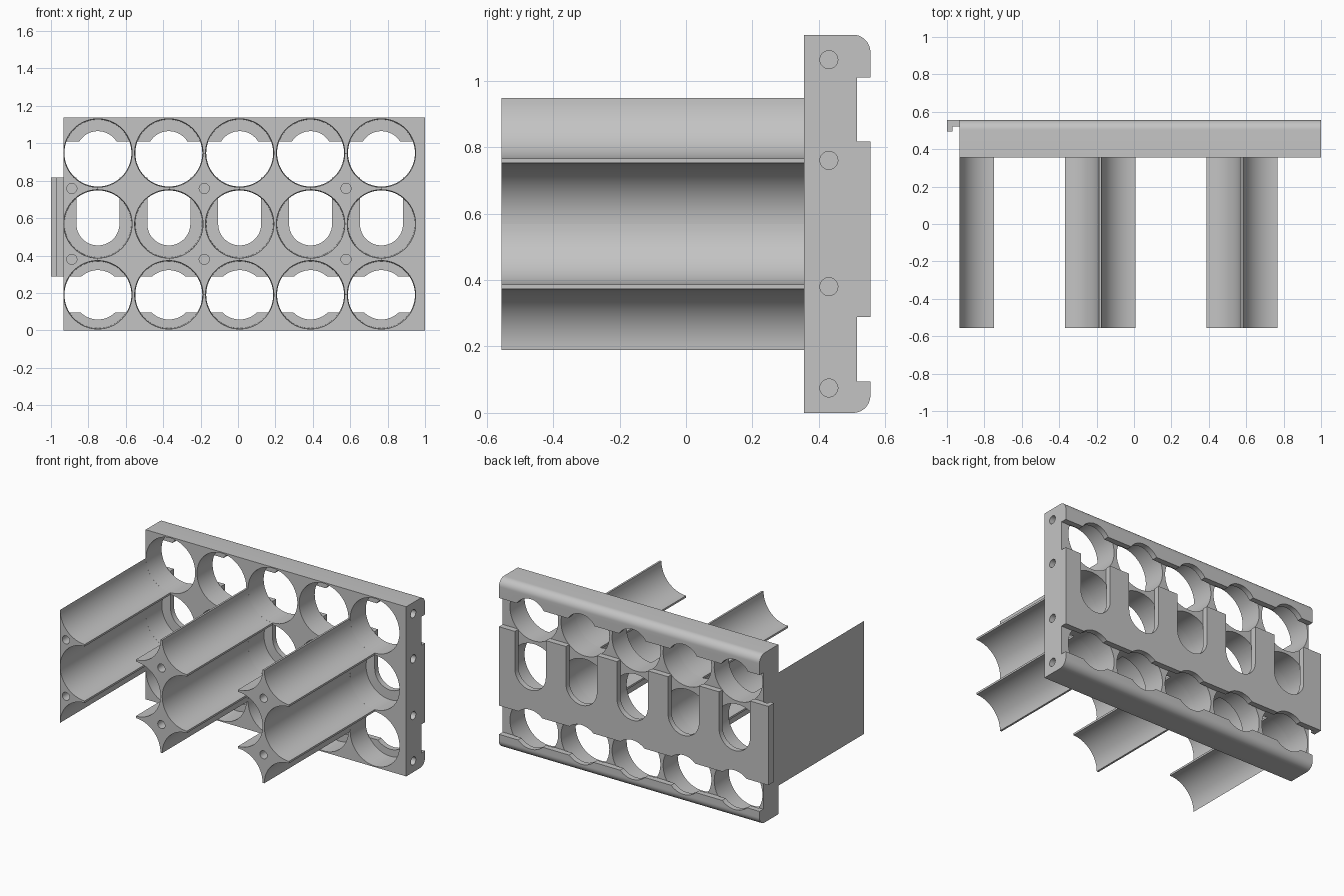
import bpy, bmesh, math

if "Cube" in bpy.data.objects:
    bpy.data.objects.remove(bpy.data.objects["Cube"])

PITCH, R = 0.379, 0.183
COLS = [0.009 + PITCH * (i - 2) for i in range(5)]
ROWS = [0.19 + PITCH * j for j in range(3)]
LEFT, FRONT, BACK, FLOOR = -0.934, 0.355, 0.555, 0.515

grey = bpy.data.materials.new("light grey plastic")
grey.diffuse_color = (0.55, 0.55, 0.55, 1)
grey.use_nodes = True
grey.node_tree.nodes["Principled BSDF"].inputs["Base Color"].default_value = grey.diffuse_color


def arc(cx, cy, r, a0, a1, n):
    return [(cx + r * math.cos(math.radians(a0 + (a1 - a0) * i / n)),
             cy + r * math.sin(math.radians(a0 + (a1 - a0) * i / n))) for i in range(n + 1)]


def circle(cx, cy, r, n=64):
    return arc(cx, cy, r, 0, 360, n)[:-1]


PLACE = {'x': lambda p, d: (d, p[0], p[1]),
         'y': lambda p, d: (p[0], d, p[1]),
         'z': lambda p, d: (p[0], p[1], d)}


def make(name, axis, solids):
    """One object from solids (start outline, end outline, start depth, end depth)."""
    bm = bmesh.new()
    for ring0, ring1, d0, d1 in solids:
        a = [bm.verts.new(PLACE[axis](p, d0)) for p in ring0]
        b = [bm.verts.new(PLACE[axis](p, d1)) for p in ring1]
        bm.faces.new(a)
        bm.faces.new(b[::-1])
        for i in range(len(a)):
            j = (i + 1) % len(a)
            bm.faces.new((a[j], a[i], b[i], b[j]))
    bmesh.ops.recalc_face_normals(bm, faces=bm.faces)
    me = bpy.data.meshes.new(name)
    bm.to_mesh(me)
    bm.free()
    me.materials.append(grey)
    ob = bpy.data.objects.new(name, me)
    bpy.context.collection.objects.link(ob)
    return ob


def prism(outline, d0, d1):
    return (outline, outline, d0, d1)


def activate(ob):
    bpy.ops.object.select_all(action='DESELECT')
    ob.select_set(True)
    bpy.context.view_layer.objects.active = ob


def cut(ob, axis, solids):
    cutter = make("cutter", axis, solids)
    cutter.hide_render = True
    mod = ob.modifiers.new("cut", 'BOOLEAN')
    mod.operation, mod.solver, mod.object = 'DIFFERENCE', 'EXACT', cutter
    activate(ob)
    bpy.ops.object.modifier_apply(modifier=mod.name)
    bpy.data.objects.remove(cutter, do_unlink=True)


def smooth(ob):
    activate(ob)
    bpy.ops.object.shade_smooth_by_angle(angle=math.radians(30))


# Plate: side profile with rounded back corners and two strip channels
rc, top = 0.052, 1.138
profile = [(FRONT, 0)] + arc(BACK - rc, rc, rc, -90, 0, 10)
for lo, hi in ((0.095, 0.288), (0.817, 1.01)):
    profile += [(BACK, lo), (FLOOR, lo), (FLOOR, hi), (BACK, hi)]
profile += arc(BACK - rc, top - rc, rc, 0, 90, 10) + [(FRONT, top)]
plate = make("cell_plate", 'x', [prism(profile, LEFT, 1.0)])

# Round cell pockets, very slightly tapered
cut(plate, 'y', [(circle(x, z, R), circle(x, z, R - 0.004), FRONT - 0.01, FLOOR + 0.003)
                 for x in COLS for z in ROWS])

# Contact openings through the back: round outer rows, slotted middle row
openings = []
for x in COLS:
    openings.append(circle(x, ROWS[0], 0.132, 48))
    openings.append(circle(x, ROWS[2], 0.117, 48))
    openings.append(arc(x, ROWS[1], 0.115, 180, 360, 24) + [(x + 0.115, 0.825), (x - 0.115, 0.825)])
cut(plate, 'y', [prism(o, FLOOR + 0.0015, 0.6) for o in openings])

# Blind holes in the right edge
cut(plate, 'x', [prism(circle(0.43, z, 0.027, 32), 0.94, 1.05) for z in (0.075, 0.38, 0.76, 1.063)])
smooth(plate)

# Hooked tab on the left edge
tab = make("hook_tab", 'z', [prism([(-1, BACK), (-1, 0.495), (-0.97, 0.495), (-0.97, 0.52),
                                    (LEFT + 0.0015, 0.52), (LEFT + 0.0015, BACK)], 0.288, 0.817)])


# Star-shaped spacer columns between cells; the left pair are halves
def star(cx, cz, corners):
    h = PITCH / 2
    pts = []
    for k in range(corners):
        sx, sz = ((1, 1), (1, -1), (-1, -1), (-1, 1))[k]
        pts += arc(cx + sx * h, cz + sz * h, R, 180 - 90 * k, 270 - 90 * k, 20)
    return pts


for label, col, corners, shift in (("left", -0.5, 2, 0.05), ("middle", 1.5, 4, 0), ("right", 3.5, 4, 0)):
    cx = COLS[0] + PITCH * col
    for level, row in (("lower", 0.5), ("upper", 1.5)):
        cz = ROWS[0] + PITCH * row
        post = make(f"{level}_{label}_column", 'y', [prism(star(cx, cz, corners), -0.555, FRONT + 0.002)])
        # Screw hole in the front end
        cut(post, 'y', [prism(circle(cx + shift, cz, 0.027, 32), -0.6, -0.4)])
        smooth(post)
